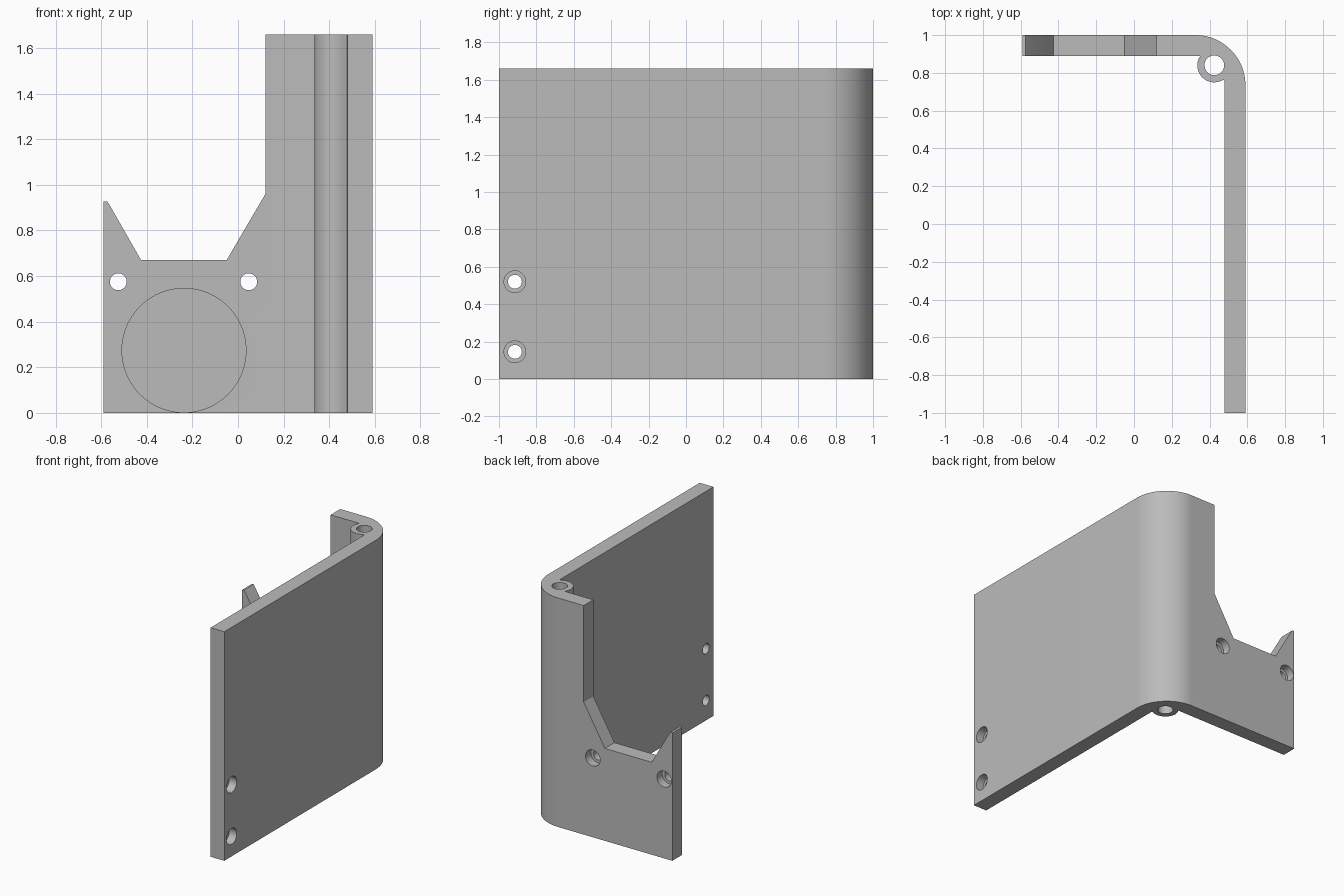
import bpy, bmesh
from math import radians, cos, sin, pi
from mathutils import Matrix, Vector

if "Cube" in bpy.data.objects:
    bpy.data.objects.remove(bpy.data.objects["Cube"], do_unlink=True)

X, T, H = 0.59, 0.11, 1.66      # half width, wall thickness, height
R = 0.265                       # outer corner radius
CORNER = (X - R, 1 - R)
BOSS = (0.425, 0.84)

grey = bpy.data.materials.new("light grey")
grey.use_nodes = True
grey.diffuse_color = (0.5, 0.5, 0.5, 1)
grey.node_tree.nodes["Principled BSDF"].inputs["Base Color"].default_value = (0.5, 0.5, 0.5, 1)


def arc(centre, r, a0, a1, n=24):
    angles = [radians(a0 + (a1 - a0) * i / n) for i in range(n + 1)]
    return [(centre[0] + r * cos(a), centre[1] + r * sin(a)) for a in angles]


def prism(name, points, offset):
    """Extrude a closed outline of 3D points along an offset."""
    bm = bmesh.new()
    face = bm.faces.new([bm.verts.new(p) for p in points])
    out = bmesh.ops.extrude_face_region(bm, geom=[face])["geom"]
    bmesh.ops.translate(bm, vec=offset, verts=[v for v in out if isinstance(v, bmesh.types.BMVert)])
    bmesh.ops.recalc_face_normals(bm, faces=bm.faces)
    mesh = bpy.data.meshes.new(name)
    bm.to_mesh(mesh)
    bm.free()
    mesh.materials.append(grey)
    ob = bpy.data.objects.new(name, mesh)
    bpy.context.collection.objects.link(ob)
    return ob


def cut(cutter):
    """Subtract a cutter from the bracket, then discard it."""
    mod = bracket.modifiers.new("cut", "BOOLEAN")
    mod.operation, mod.solver, mod.object = "DIFFERENCE", "EXACT", cutter
    bpy.ops.object.modifier_apply(modifier=mod.name)
    bpy.data.objects.remove(cutter, do_unlink=True)


def bore(centre, r, axis, depth, n=48):
    """Cylindrical cut that starts at centre and runs along an axis."""
    axis, centre = Vector(axis), Vector(centre)
    turn = axis.to_track_quat("Z", "Y").to_matrix()
    ring = [centre + turn @ Vector((r * cos(2 * pi * i / n), r * sin(2 * pi * i / n), 0))
            for i in range(n)]
    cut(prism("bore_cutter", ring, axis * depth))


# Bent wall with a screw boss in the inner corner
outline = [(X - T, -1), (X, -1)]
outline += arc(CORNER, R, 0, 90, 32)
outline += [(-X, 1), (-X, 1 - T)]
outline += arc(CORNER, R - T, 90, 79.4, 4)
outline += arc(BOSS, 0.09, 146.5, 303.5)[1:-1]
outline += arc(CORNER, R - T, 10.6, 0, 4)
bracket = prism("corner_bracket", [(x, y, 0) for x, y in outline], (0, 0, H))
bpy.context.view_layer.objects.active = bracket
bracket.select_set(True)

# Sloped notch in the back wall
notch = [(0.12, 1.8), (0.12, 0.96), (-0.05, 0.67), (-0.425, 0.67),
         (-0.568, 0.92), (-0.575, 0.928), (-0.583, 0.928), (-0.7, 0.9), (-0.7, 1.8)]
cut(prism("notch_cutter", [(x, 0.8, z) for x, z in notch], (0, 0.3, 0)))

# Long hole through the boss
bore((*BOSS, -0.1), 0.052, (0, 0, 1), H + 0.2)

# Counterbored screw holes, back wall and side wall
for x in (-0.525, 0.047):
    bore((x, 1.1, 0.575), 0.037, (0, -1, 0), 0.3)
    bore((x, 1.1, 0.575), 0.058, (0, -1, 0), 0.16)
for z in (0.145, 0.52):
    bore((0.7, -0.915, z), 0.037, (-1, 0, 0), 0.3)
    bore((0.7, -0.915, z), 0.058, (-1, 0, 0), 0.17)

# Shallow round recess in the inner face of the back wall
bore((-0.237, 0.8, 0.274), 0.272, (0, 1, 0), 0.13, 96)

bpy.ops.object.shade_smooth_by_angle(angle=radians(30))
